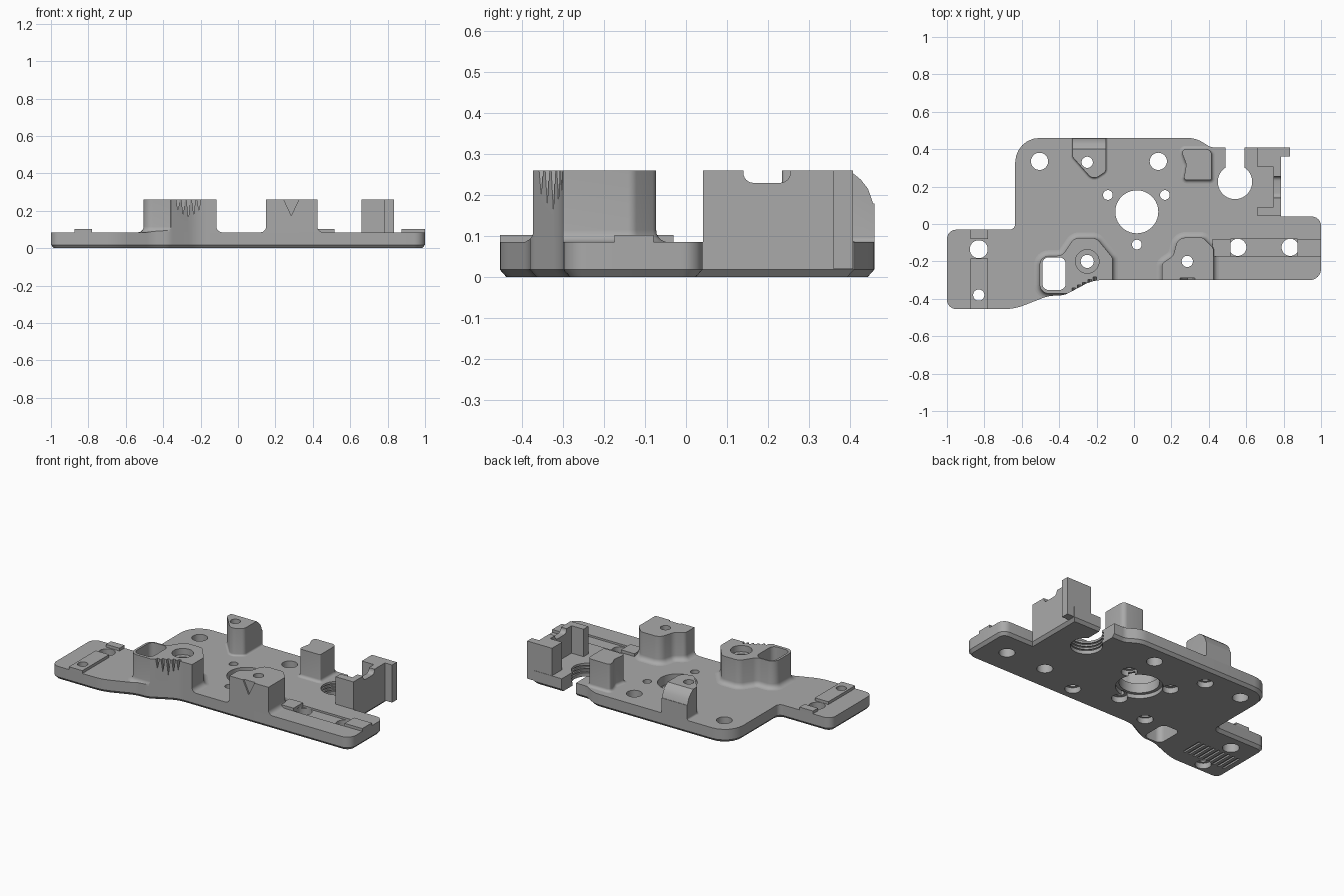
import bpy, bmesh, math
from mathutils import Vector

if "Cube" in bpy.data.objects:
    bpy.data.objects.remove(bpy.data.objects["Cube"])

grey = bpy.data.materials.new("plain grey")
grey.use_nodes = True
grey.diffuse_color = (0.4, 0.4, 0.4, 1)
grey.node_tree.nodes["Principled BSDF"].inputs["Base Color"].default_value = (0.4, 0.4, 0.4, 1)

T = 0.085    # plate thickness
H = 0.26     # boss height


def rounded(points, steps=6):
    """Polygon corners (x, y, radius) turned into arcs."""
    out = []
    for i, p in enumerate(points):
        c = Vector(p[:2])
        r = p[2] if len(p) > 2 else 0
        if not r:
            out.append(c)
            continue
        a = (Vector(points[i - 1][:2]) - c).normalized()
        b = (Vector(points[(i + 1) % len(points)][:2]) - c).normalized()
        half = a.angle(b) / 2
        centre = c + (a + b).normalized() * (r / math.sin(half))
        start = c + a * (r / math.tan(half)) - centre
        end = c + b * (r / math.tan(half)) - centre
        sweep = start.angle_signed(end)
        for k in range(steps + 1):
            t = -sweep * k / steps
            out.append(centre + Vector((start.x * math.cos(t) - start.y * math.sin(t),
                                        start.x * math.sin(t) + start.y * math.cos(t))))
    return out


def offset(pts, d):
    """Push a counter-clockwise outline outward."""
    out = []
    for i, p in enumerate(pts):
        a = (p - pts[i - 1]).normalized()
        b = (pts[(i + 1) % len(pts)] - p).normalized()
        na, nb = Vector((a.y, -a.x)), Vector((b.y, -b.x))
        m = (na + nb).normalized()
        out.append(p + m * (d / max(0.4, m.dot(na))))
    return out


def loft(name, rings, axis="z"):
    """Closed solid through (outline, height) rings along an axis."""
    place = {"z": lambda a, b, h: (a, b, h),
             "x": lambda a, b, h: (h, a, b),
             "y": lambda a, b, h: (a, h, b)}[axis]
    bm = bmesh.new()
    loops = [[bm.verts.new(place(p[0], p[1], h)) for p in pts] for pts, h in rings]
    n = len(loops[0])
    bm.faces.new(loops[0][::-1])
    bm.faces.new(loops[-1])
    for lo, hi in zip(loops, loops[1:]):
        for i in range(n):
            j = (i + 1) % n
            bm.faces.new((lo[i], lo[j], hi[j], hi[i]))
    bmesh.ops.recalc_face_normals(bm, faces=bm.faces)
    mesh = bpy.data.meshes.new(name)
    bm.to_mesh(mesh)
    bm.free()
    mesh.materials.append(grey)
    obj = bpy.data.objects.new(name, mesh)
    bpy.context.collection.objects.link(obj)
    return obj


def prism(name, pts, lo, hi, axis="z"):
    return loft(name, [(pts, lo), (pts, hi)], axis)


def box(name, x0, x1, y0, y1, z0, z1):
    return prism(name, [(x0, y0), (x1, y0), (x1, y1), (x0, y1)], z0, z1)


def disc(x, y, r, z0=-0.1, z1=0.4, sides=40):
    pts = [(x + r * math.cos(k * math.tau / sides), y + r * math.sin(k * math.tau / sides))
           for k in range(sides)]
    return prism("cutter", pts, z0, z1)


def apply_bool(obj, tool, operation="DIFFERENCE"):
    tool.hide_render = True
    mod = obj.modifiers.new("bool", "BOOLEAN")
    mod.operation, mod.object, mod.solver = operation, tool, "EXACT"
    bpy.context.view_layer.objects.active = obj
    bpy.ops.object.modifier_apply(modifier=mod.name)
    bpy.data.objects.remove(tool)


# Base plate with a chamfered underside
outline = rounded([
    (-1, -0.455, 0.05), (-0.64, -0.455, 0.3), (-0.46, -0.385, 0.2), (-0.37, -0.38, 0.1),
    (-0.22, -0.30, 0.2), (1, -0.30, 0.06), (1, 0.04, 0.05), (0.785, 0.04), (0.785, 0.41),
    (0.41, 0.41, 0.06), (0.33, 0.46, 0.15), (-0.635, 0.46, 0.13), (-0.635, -0.03, 0.03),
    (-1, -0.03, 0.05)])
plate = loft("base_plate", [(offset(outline, -0.016), 0), (outline, 0.018), (outline, T)])

# Raised strips beside the mounting holes
parts = [plate]
for name, dims in {
    "left_strip_front": (-0.875, -0.78, -0.455, -0.185),
    "left_strip_back": (-0.875, -0.78, -0.08, -0.03),
    "right_strip_inner": (0.42, 0.515, -0.175, -0.08),
    "right_strip_outer": (0.875, 1.0, -0.175, -0.08),
}.items():
    parts.append(box(name, *dims, T, T + 0.018))
apply_bool(plate, box("cutter", 0.515, 0.875, -0.175, -0.08, T - 0.012, T + 0.1))


# Standing bosses, flared at the foot and trimmed flush to the plate edge
def boss(name, corners, flare):
    pts = rounded(corners)
    rings = []
    for k in range(6):
        t = k * math.pi / 10
        rings.append((offset(pts, flare * (1 - math.sin(t))), T + flare * (1 - math.cos(t))))
    obj = loft(name, rings + [(pts, H)])
    apply_bool(obj, prism("cutter", outline, -0.1, 0.5), "INTERSECT")
    parts.append(obj)
    return obj


front_left = boss("front_left_boss", [
    (-0.505, -0.372, 0.05), (-0.36, -0.372), (-0.30, -0.46), (-0.115, -0.46),
    (-0.115, -0.18, 0.03), (-0.2, -0.075, 0.05), (-0.32, -0.075, 0.05),
    (-0.385, -0.17, 0.05), (-0.505, -0.17, 0.05)], 0.03)
front_right = boss("front_right_boss", [
    (0.15, -0.4), (0.425, -0.4), (0.425, -0.13, 0.03), (0.37, -0.073, 0.03),
    (0.235, -0.073, 0.05), (0.21, -0.17, 0.05), (0.15, -0.21, 0.03)], 0.03)
back_left = boss("back_left_boss", [
    (-0.33, 0.5), (-0.33, 0.36, 0.03), (-0.22, 0.235, 0.04), (-0.15, 0.28, 0.03),
    (-0.15, 0.5)], 0.012)
back_right = boss("back_right_boss", [
    (0.265, 0.235, 0.015), (0.415, 0.235, 0.01), (0.415, 0.40, 0.03), (0.26, 0.40, 0.015),
    (0.26, 0.37), (0.28, 0.32, 0.05)], 0.018)

# Sloping shoulder on the back boss
slope = [(0.4, 0.3), (0.4, H), (0.427, 0.238), (0.445, 0.215), (0.457, 0.18), (0.5, 0.18), (0.5, 0.3)]
apply_bool(back_left, prism("cutter", slope, -0.5, 0, "x"))


# Tapered flutes on the front faces
def flute(obj, x, y, half, bottom, depth):
    tri = [(x - half, H + 0.01), (x + half, H + 0.01), (x, bottom)]
    apply_bool(obj, prism("cutter", tri, -0.5, y + depth, "y"))


for k in range(-2, 3):
    x = -0.265 + k * 0.028
    flute(front_left, x, -0.30 + (x + 0.22) * 0.53, 0.011, 0.16 + abs(k) * 0.02, 0.012)
flute(front_right, 0.285, -0.30, 0.045, 0.175, 0.01)

# Clip bracket: C-shaped wall with a hooked back corner
bracket = prism("clip_bracket", [
    (0.66, 0.042), (0.785, 0.042), (0.785, 0.36), (0.835, 0.36), (0.835, 0.408),
    (0.66, 0.408), (0.66, 0.305), (0.745, 0.305), (0.745, 0.09), (0.66, 0.09)], 0.02, H)
saddle = rounded([(0.14, 0.3), (0.14, 0.23, 0.025), (0.255, 0.23, 0.025), (0.255, 0.3)])
apply_bool(bracket, prism("cutter", saddle, 0.6, 0.9, "x"))
parts.append(bracket)

# Open round socket with thread grooves at the back edge
apply_bool(plate, disc(0.54, 0.225, 0.092))
apply_bool(plate, box("cutter", 0.49, 0.59, 0.25, 0.5, -0.1, 0.4))
for k in range(3):
    z = 0.022 + k * 0.02
    apply_bool(plate, disc(0.54, 0.225, 0.102, z, z + 0.009))

# Through holes in the plate
for x, y, r in [(-0.505, 0.335, 0.046), (0.13, 0.335, 0.046), (0.015, 0.065, 0.115),
                (-0.83, -0.135, 0.048), (0.555, -0.125, 0.046), (0.835, -0.125, 0.046)]:
    apply_bool(plate, disc(x, y, r))
apply_bool(plate, disc(0.015, 0.065, 0.135, -0.1, 0.025))

# Small holes, wider on the underside, passing through whatever stands on them
for x, y, r, upper in [(-0.14, 0.155, 0.026, None), (0.165, 0.155, 0.026, None),
                       (0.015, -0.11, 0.026, None), (-0.83, -0.38, 0.03, parts[1]),
                       (-0.25, 0.33, 0.03, back_left), (-0.25, -0.2, 0.035, front_left),
                       (0.285, -0.2, 0.03, front_right)]:
    apply_bool(plate, disc(x, y, r))
    apply_bool(plate, disc(x, y, 0.046, -0.1, 0.035))
    if upper:
        apply_bool(upper, disc(x, y, r))
apply_bool(front_left, disc(-0.25, -0.2, 0.063, H - 0.04))

# Rounded rectangular window beside the counterbore
window = rounded([(-0.49, -0.353, 0.035), (-0.365, -0.353, 0.035),
                  (-0.365, -0.178, 0.035), (-0.49, -0.178, 0.035)])
for obj in (plate, front_left):
    apply_bool(obj, prism("cutter", window, -0.1, 0.4))

# Row of shallow slots under the left arm
for k in range(9):
    x = -0.95 + k * 0.036
    apply_bool(plate, box("cutter", x, x + 0.015, -0.34, -0.2, -0.1, 0.01))

bpy.ops.object.select_all(action="DESELECT")
for obj in parts:
    obj.select_set(True)
bpy.context.view_layer.objects.active = plate
bpy.ops.object.shade_smooth_by_angle(angle=math.radians(30))
